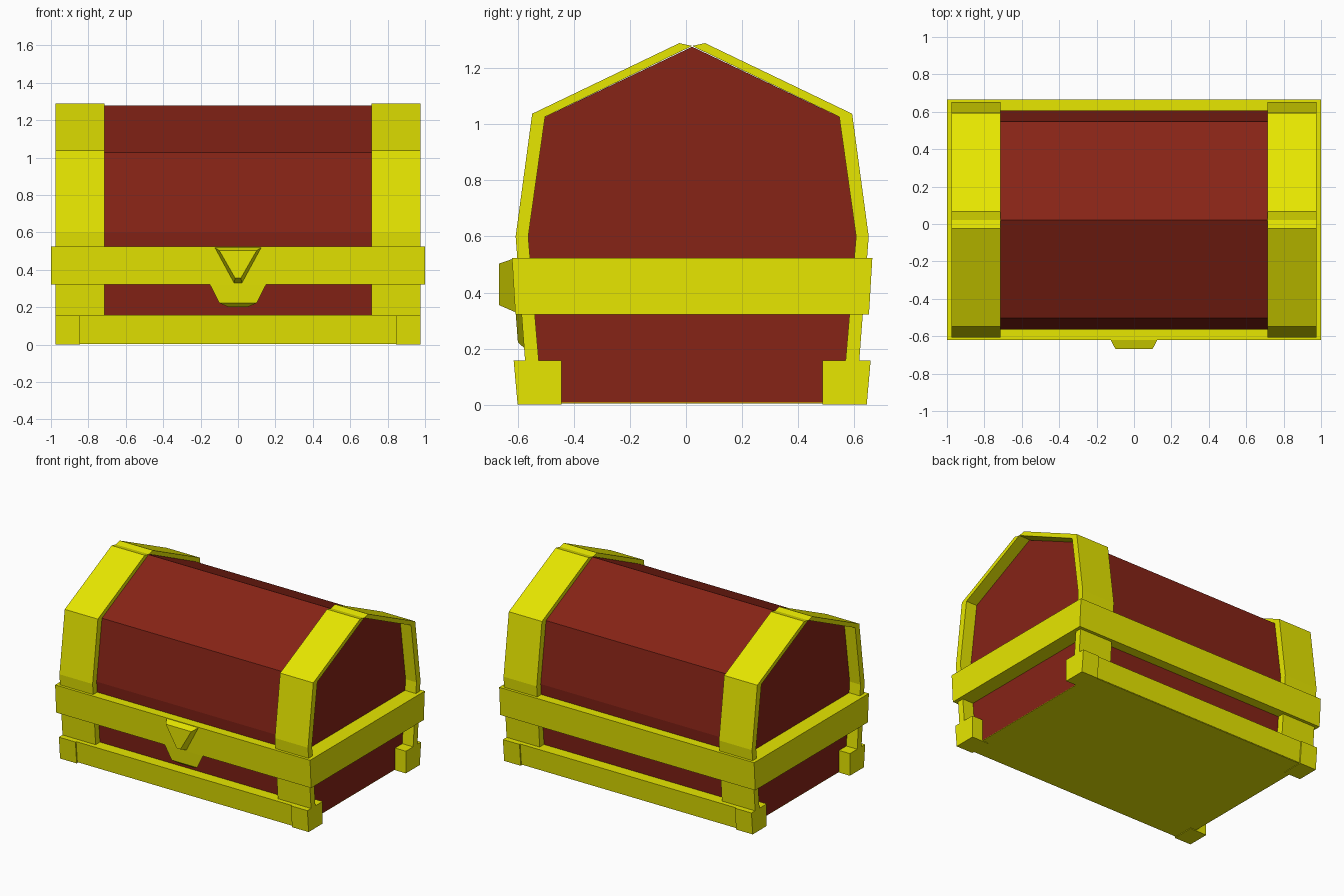
import bpy, bmesh

if "Cube" in bpy.data.objects:
    bpy.data.objects.remove(bpy.data.objects["Cube"])

CY = 0.022   # the chest's own centre line in y (the latch sticks out in front)
END = 0.89   # half length of the wooden body, recessed inside the end straps


def material(name, color):
    m = bpy.data.materials.new(name)
    m.diffuse_color = color
    m.use_nodes = True
    m.node_tree.nodes["Principled BSDF"].inputs["Base Color"].default_value = m.diffuse_color
    return m


GOLD = material("gold", (0.80, 0.80, 0.0, 1))
RED = material("red_wood", (0.24, 0.017, 0.008, 1))


def loft(name, ring_a, ring_b, mat):
    """Closed flat-faced solid between two matching rings of points."""
    bm = bmesh.new()
    a = [bm.verts.new(p) for p in ring_a]
    b = [bm.verts.new(p) for p in ring_b]
    bm.faces.new(a)
    bm.faces.new(b)
    for i in range(len(a)):
        j = (i + 1) % len(a)
        bm.faces.new((a[i], a[j], b[j], b[i]))
    bmesh.ops.recalc_face_normals(bm, faces=bm.faces)
    mesh = bpy.data.meshes.new(name)
    bm.to_mesh(mesh)
    bm.free()
    mesh.materials.append(mat)
    obj = bpy.data.objects.new(name, mesh)
    bpy.context.collection.objects.link(obj)
    return obj


def prism(name, profile, x0, x1, mat, side=1):
    """Extrude a (distance from centre line, z) profile along x."""
    rings = [[(x, CY + side * d, z) for d, z in profile] for x in (x0, x1)]
    return loft(name, *rings, mat)


def mirrored(half):
    return half + [(-d, z) for d, z in reversed(half) if d > 0]


# wooden body: gabled, widest at the lid seam
wood = [(0, 1.277), (0.525, 1.027), (0.585, 0.60), (0.535, 0.007)]
prism("wooden_body", mirrored(wood), -END, END, RED)

# base plate, flush with the rails
prism("base_plate", mirrored([(0.612, 0.007), (0.612, 0.004)]), -END, END, GOLD)

# trim around the middle
prism("middle_trim", mirrored([(0.643, 0.523), (0.631, 0.322)]), -1, 1, GOLD)

# straps, feet and rails on front and back
strap = [(0, 1.280), (0.046, 1.29), (0.571, 1.038), (0.63, 0.60), (0.586, 0.02)]
strap += list(reversed(wood[1:]))
foot = [(0.637, 0.157), (0.623, 0), (0.466, 0), (0.466, 0.157)]
rail = [(0.629, 0.157), (0.615, 0.007), (0.50, 0.007), (0.50, 0.157)]
for side, where in ((-1, "front"), (1, "back")):
    prism(where + "_rail", rail, -0.845, 0.845, GOLD, side)
    for sx, hand in ((-1, "left"), (1, "right")):
        prism(f"{where}_{hand}_strap", strap, sx * 0.715, sx * 0.975, GOLD, side)
        prism(f"{where}_{hand}_foot", foot, sx * 0.845, sx * 0.975, GOLD, side)


def latch(name, front, back):
    """Trapezoid block; each side is the (half width, y, z) of its top and bottom."""
    rings = [half + [(-x, y, z) for x, y, z in reversed(half)] for half in (front, back)]
    return loft(name, *rings, GOLD)


# latch plate hanging below the trim, and the tapered knob above it
latch("latch_plate",
      [(0.155, -0.608, 0.33), (0.10, -0.600, 0.222)],
      [(0.155, -0.575, 0.33), (0.05, -0.575, 0.20)])
latch("latch_knob",
      [(0.10, -0.667, 0.503), (0.015, -0.667, 0.355)],
      [(0.13, -0.610, 0.523), (0.022, -0.605, 0.328)])
